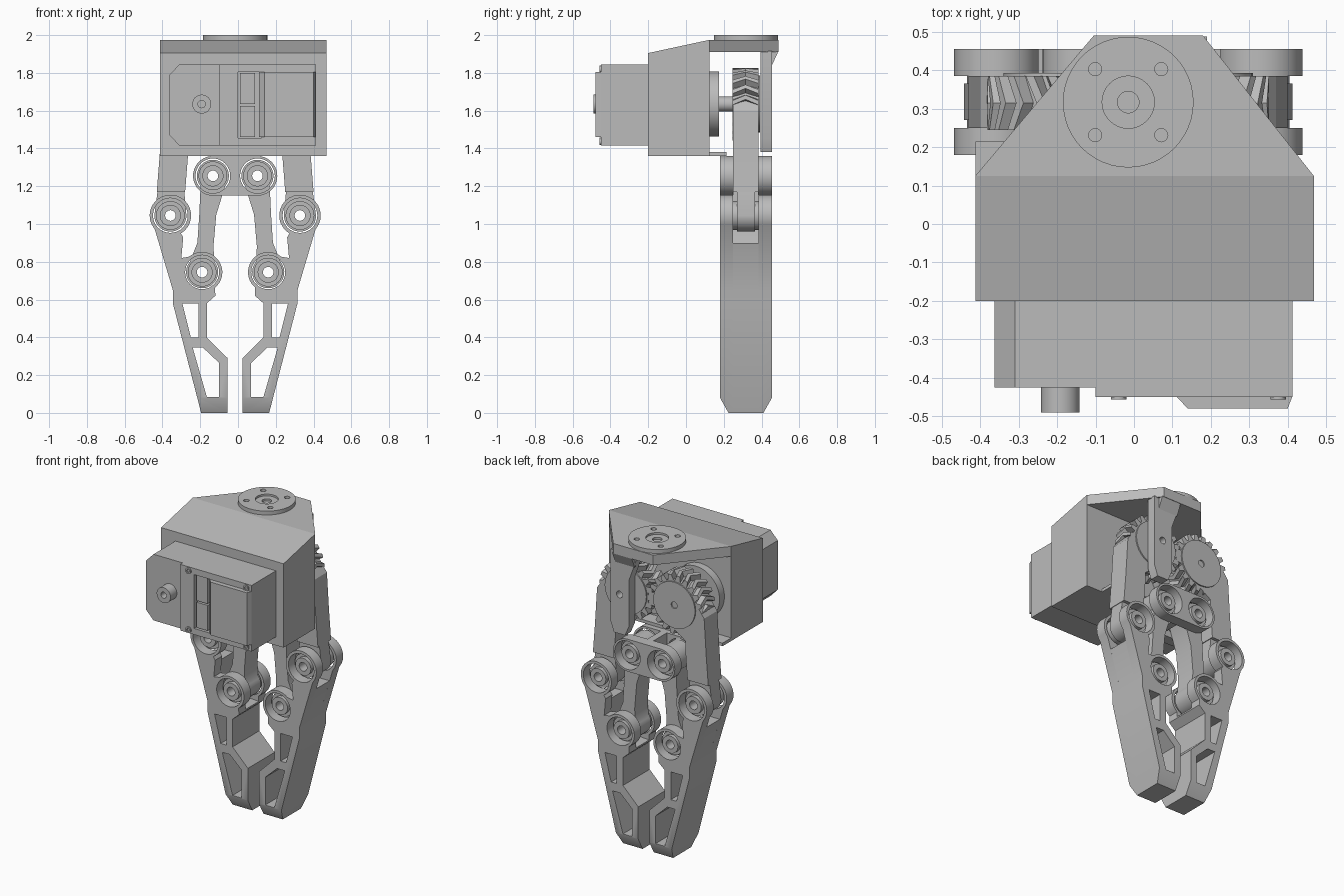
import bpy, bmesh, math
from mathutils import Vector

cube = bpy.data.objects.get("Cube")
if cube:
    bpy.data.objects.remove(cube, do_unlink=True)

gray = bpy.data.materials.new("plain gray")
gray.use_nodes = True
gray.diffuse_color = (0.5, 0.5, 0.5, 1)
gray.node_tree.nodes["Principled BSDF"].inputs["Base Color"].default_value = (0.5, 0.5, 0.5, 1)

CX = -0.015                     # centre line of the two fingers
EAR_F, EAR_B = (0.18, 0.25), (0.385, 0.455)   # front and back ear depths
MID = (0.25, 0.385)
AXIS = (0.175, 1.635)           # gear axle
ELBOW, KNEE, HIP = (0.343, 1.045), (0.175, 0.745), (0.118, 1.255)
parts = []


def finish(name, bm):
    bmesh.ops.recalc_face_normals(bm, faces=bm.faces)
    mesh = bpy.data.meshes.new(name)
    bm.to_mesh(mesh)
    bm.free()
    mesh.materials.append(gray)
    obj = bpy.data.objects.new(name, mesh)
    bpy.context.collection.objects.link(obj)
    parts.append(obj)


def prism(name, loops, a, b, axis="y", chamfer_tip=False):
    """Extrude an outline (first loop) with holes (other loops) from a to b."""
    place = {"x": lambda u, v, d: (d, u, v),
             "y": lambda u, v, d: (u, d, v),
             "z": lambda u, v, d: (u, v, d)}[axis]
    bm = bmesh.new()
    edges = []
    for loop in loops:
        vs = [bm.verts.new(place(u, v, a)) for u, v in loop]
        edges += [bm.edges.new((vs[i - 1], vs[i])) for i in range(len(vs))]
    bmesh.ops.triangle_fill(bm, use_beauty=True, edges=edges)
    ext = bmesh.ops.extrude_face_region(bm, geom=bm.faces[:], use_keep_orig=True)
    moved = [g for g in ext["geom"] if isinstance(g, bmesh.types.BMVert)]
    bmesh.ops.translate(bm, verts=moved, vec=Vector(place(0, 0, b - a)))
    if chamfer_tip:
        for y, n in ((EAR_F[0], -0.08), (EAR_B[1], 0.08)):
            bmesh.ops.bisect_plane(bm, geom=bm.verts[:] + bm.edges[:] + bm.faces[:],
                                   plane_co=(0, y, 0.08), plane_no=(0, n, -0.045),
                                   clear_outer=True)
            rim = [e for e in bm.edges if e.is_boundary]
            if rim:
                bmesh.ops.holes_fill(bm, edges=rim, sides=0)
    finish(name, bm)


def arc(c, r, a0, a1, n=20):
    return [(c[0] + r * math.cos(math.radians(a0 + (a1 - a0) * i / n)),
             c[1] + r * math.sin(math.radians(a0 + (a1 - a0) * i / n)))
            for i in range(n + 1)]


def circle(c, r, n=32):
    return arc(c, r, 0, 360, n)[:-1]


def rect(u0, v0, u1, v1):
    return [(u0, v0), (u1, v0), (u1, v1), (u0, v1)]


def side(s, loops):
    return [[(CX + s * u, v) for u, v in loop] for loop in loops]


def gear(name, s, phase, teeth=20):
    """Herringbone gear: tooth rings twisted forward then back."""
    bm = bmesh.new()
    rings = []
    for y, twist in ((0.245, 0), (0.315, 0.5), (0.385, 0)):
        ring = []
        for t in range(teeth):
            for f, r in ((0, 0.158), (0.22, 0.158), (0.42, 0.192), (0.8, 0.192)):
                ang = s * (t + f + twist + phase) * math.tau / teeth
                ring.append(bm.verts.new((CX + s * AXIS[0] + r * math.cos(ang), y,
                                          AXIS[1] + r * math.sin(ang))))
        rings.append(ring)
    for lo, hi in zip(rings, rings[1:]):
        for i in range(len(lo)):
            bm.faces.new((lo[i - 1], lo[i], hi[i], hi[i - 1]))
    bm.faces.new(rings[0])
    bm.faces.new(rings[-1])
    finish(name, bm)


# Housing: sloped box, tapered roof, floor lip, rear bracket
prism("housing_box", [[(-0.2, 1.36), (0.125, 1.36), (0.125, 1.975), (-0.2, 1.905)]],
      -0.413, 0.468, "x")
prism("roof_plate", [[(-0.413, 0.125), (0.468, 0.125), (0.18, 0.49), (-0.105, 0.49)]],
      1.91, 1.975, "z")
prism("floor_lip", [rect(-0.413, 0.12, 0.35, 0.215)], 1.36, 1.38, "z")
bracket = [(0.12, 1.38), (0.2, 1.38), (0.225, 1.45), (0.225, 1.915), (0.03, 1.915), (0.09, 1.75),
           (0.09, 1.45)]
prism("rear_bracket", [bracket, circle((CX + AXIS[0], AXIS[1]), 0.022)], 0.395, 0.455)
prism("bracket_gusset", [[(0.44, 1.84), (0.455, 1.84), (0.488, 1.912), (0.44, 1.912)]],
      0.05, 0.19, "x")

# Mounting flange on the roof
hub = (CX, 0.317)
bolts = [circle((hub[0] + i * 0.086, hub[1] + j * 0.086), 0.017, 16)
         for i in (-1, 1) for j in (-1, 1)]
prism("flange", [circle(hub, 0.17, 48), circle(hub, 0.068)] + bolts, 1.974, 2.0, "z")
prism("flange_hub", [circle(hub, 0.068), circle(hub, 0.028)], 1.974, 1.988, "z")

# Servo motor
case = [(-0.31, 1.415), (0.413, 1.415), (0.413, 1.845), (-0.31, 1.845), (-0.363, 1.79), (-0.363, 1.47)]
left_face = [(-0.31, 1.415), (-0.1, 1.415), (-0.1, 1.845), (-0.31, 1.845), (-0.363, 1.79),
             (-0.363, 1.47)]
prism("servo_case", [case], -0.4, -0.19)
prism("servo_gear_cover", [left_face], -0.425, -0.4)
prism("servo_front", [rect(-0.1, 1.415, 0.413, 1.845), rect(0.0, 1.455, 0.125, 1.805)], -0.45, -0.4)
prism("servo_cover_panel", [[(0.11, -0.449), (0.14, -0.48), (0.4, -0.48), (0.412, -0.449)]],
      1.46, 1.805, "z")
for z0, z1 in ((1.46, 1.625), (1.635, 1.8)):
    prism("cable_socket", [rect(0.01, z0, 0.09, z1)], -0.44, -0.4)
for x in (-0.04, 0.375):
    for z in (1.437, 1.82):
        prism("servo_screw", [circle((x, z), 0.02, 16), circle((x, z), 0.01, 12)], -0.457, -0.449)
shaft = (-0.192, AXIS[1])
prism("servo_rear_shaft", [circle(shaft, 0.05), circle(shaft, 0.02, 16)], -0.49, -0.42)
prism("servo_horn", [circle(shaft, 0.172, 48)], 0.12, 0.175)
prism("horn_shaft", [circle(shaft, 0.04)], 0.17, 0.25)

# Twin-ring hanger under the housing
for y0, y1 in (EAR_F, EAR_B):
    outline = arc(HIP, 0.105, -90, 90) + arc((-HIP[0], HIP[1]), 0.105, 90, 270)
    holes = [circle((s * HIP[0], HIP[1]), 0.092) for s in (-1, 1)]
    prism("hanger_plate", side(1, [outline] + holes), y0, y1)
prism("hanger_web", side(1, [rect(-0.022, 1.18, 0.022, 1.36)]), *MID)

# Finger outlines, measured outward from the centre line
ear = ([(0.18, 0), (0.33, 0.58), (0.33, 0.65), (0.425, 0.97)] + arc(ELBOW, 0.11, -25, 240)
       + [(0.275, 0.93), (0.285, 0.82)] + arc(KNEE, 0.107, 50, 230)
       + [(0.105, 0.62), (0.15, 0.58), (0.15, 0.4), (0.04, 0.29), (0.04, 0)])
windows = [[(0.28, 0.58), (0.195, 0.58), (0.195, 0.4), (0.235, 0.4)],
           [(0.225, 0.345), (0.17, 0.345), (0.085, 0.265), (0.085, 0.085), (0.15, 0.085)]]
core = [(0.18, 0), (0.33, 0.58), (0.33, 0.65), (0.404, 0.9), (0.29, 0.9), (0.285, 0.64), (0.105, 0.63),
        (0.105, 0.62), (0.15, 0.58), (0.15, 0.4), (0.04, 0.29), (0.04, 0)]
link = (arc(HIP, 0.085, -40, 220) + [(0.1, 1.05), (0.115, 0.88)] + arc(KNEE, 0.085, 140, 400)
        + [(0.2, 0.9), (0.19, 1.05)])
arm = ([(0.265, 1.17), (0.415, 1.17), (0.4, 1.36), (0.385, 1.6)] + arc(AXIS, 0.15, 30, 260)
       + [(0.25, 1.42), (0.25, 1.36)])
tongue = arc(ELBOW, 0.085, 180, 360) + [(0.41, 1.18), (0.27, 1.18)]

for s, word in ((-1, "right"), (1, "left")):
    for y0, y1 in (EAR_F, EAR_B):
        prism(word + "_finger_plate",
              side(s, [ear, circle(ELBOW, 0.092), circle(KNEE, 0.09)] + windows),
              y0, y1, chamfer_tip=True)
    prism(word + "_finger_core", side(s, [core] + windows), *MID)
    prism(word + "_link", side(s, [link, circle(HIP, 0.028), circle(KNEE, 0.028)]), *MID)
    prism(word + "_arm", side(s, [arm]), *MID)
    prism(word + "_arm_tongue", side(s, [tongue, circle(ELBOW, 0.028)]), 0.27, 0.365)
    prism(word + "_gear_hub", side(s, [circle(AXIS, 0.15), circle(AXIS, 0.022, 16)]), 0.38, 0.393)
    gear(word + "_gear", s, 0 if s < 0 else 0.5)
    # Stepped bearing bosses in the joint rings
    for c in (ELBOW, KNEE, HIP):
        for r, y0, y1 in ((0.076, 0.225, 0.41), (0.056, 0.2, 0.435)):
            prism(word + "_bearing", side(s, [circle(c, r), circle(c, 0.028)]), y0, y1)

# Smooth round walls, keep edges sharp
bpy.ops.object.select_all(action="DESELECT")
for obj in parts:
    obj.select_set(True)
bpy.context.view_layer.objects.active = parts[0]
bpy.ops.object.shade_smooth_by_angle(angle=math.radians(30))
